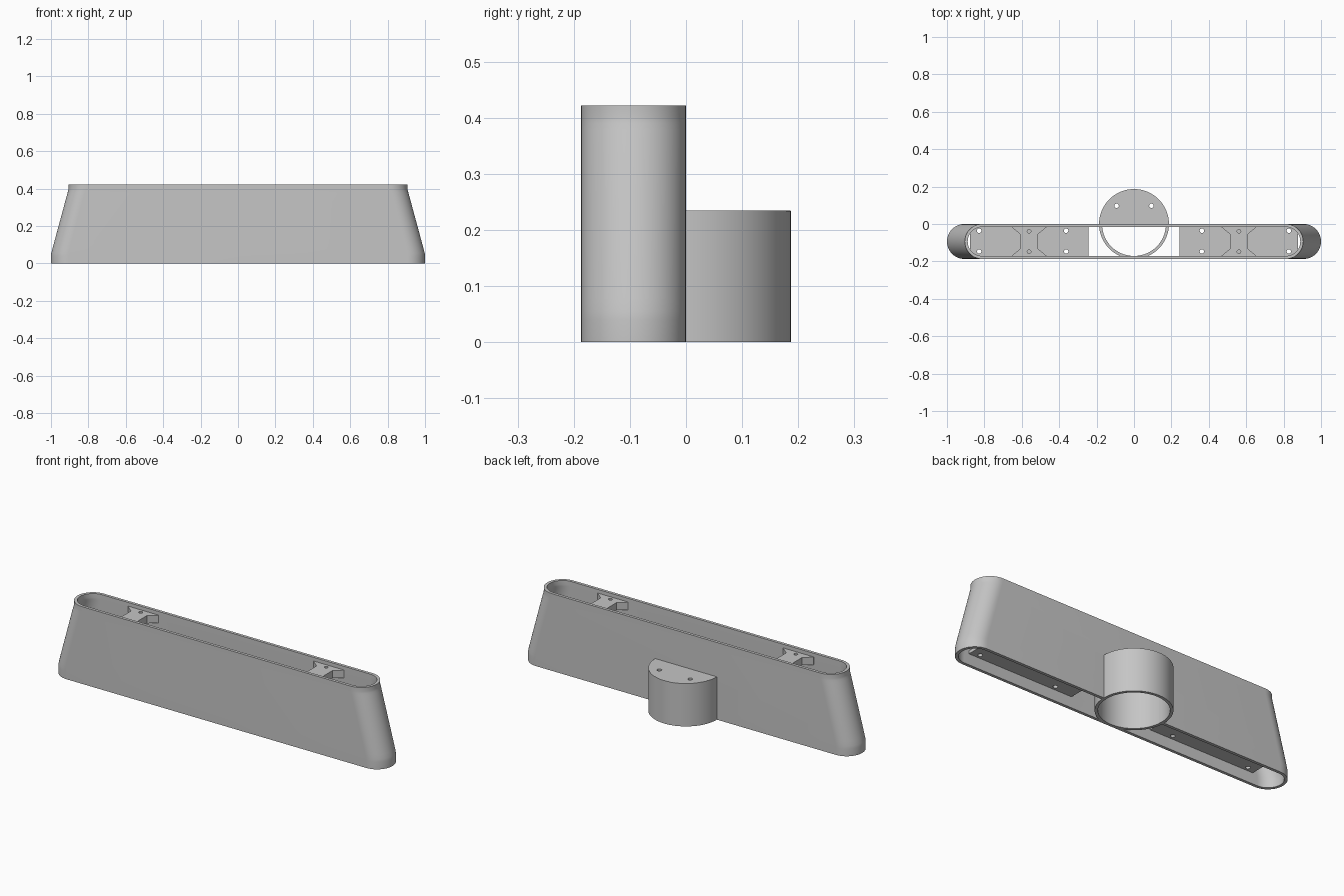
import bpy, bmesh, math

if "Cube" in bpy.data.objects:
    bpy.data.objects.remove(bpy.data.objects["Cube"])

W = 0.016          # wall thickness
R = 0.187          # collar radius, also the shell depth
YC = -R / 2        # shell centre line

grey = bpy.data.materials.new("grey")
grey.diffuse_color = (0.56, 0.56, 0.56, 1)
grey.use_nodes = True
grey.node_tree.nodes["Principled BSDF"].inputs["Base Color"].default_value = grey.diffuse_color


def finish(ob, angle=30):
    bpy.ops.object.select_all(action='DESELECT')
    ob.select_set(True)
    bpy.context.view_layer.objects.active = ob
    bpy.ops.object.shade_smooth_by_angle(angle=math.radians(angle))


def circle(x, y, r, n=16, a0=0.0, a1=2 * math.pi):
    full = abs(a1 - a0 - 2 * math.pi) < 1e-6
    m = n if full else n + 1
    return [(x + r * math.cos(a0 + (a1 - a0) * i / n),
             y + r * math.sin(a0 + (a1 - a0) * i / n)) for i in range(m)]


def prism(name, outlines, z0, z1):
    """Extrude a flat outline; further outlines become holes."""
    cu = bpy.data.curves.new(name, 'CURVE')
    cu.dimensions = '2D'
    cu.fill_mode = 'BOTH'
    cu.extrude = (z1 - z0) / 2
    for pts in outlines:
        sp = cu.splines.new('POLY')
        sp.points.add(len(pts) - 1)
        for p, (x, y) in zip(sp.points, pts):
            p.co = (x, y, 0, 1)
        sp.use_cyclic_u = True
    ob = bpy.data.objects.new(name, cu)
    ob.location.z = (z0 + z1) / 2
    bpy.context.collection.objects.link(ob)
    bpy.ops.object.select_all(action='DESELECT')
    ob.select_set(True)
    bpy.context.view_layer.objects.active = ob
    bpy.ops.object.convert(target='MESH')
    ob = bpy.context.view_layer.objects.active
    bm = bmesh.new()
    bm.from_mesh(ob.data)
    bmesh.ops.remove_doubles(bm, verts=bm.verts, dist=1e-5)
    bmesh.ops.recalc_face_normals(bm, faces=bm.faces)
    bm.to_mesh(ob.data)
    bm.free()
    ob.data.materials.clear()
    ob.data.materials.append(grey)
    finish(ob)
    return ob


def stadium(half, r, n=24):
    c = half - r
    return (circle(c, YC, r, n, -math.pi / 2, math.pi / 2)
            + circle(-c, YC, r, n, math.pi / 2, 3 * math.pi / 2))


# Hollow shell: rounded slot outline lofted up a tapering profile, then down inside
profile = [(1, 0), (1, .04), (.998, .055), (.992, .078), (.985, .105),
           (.911, .378), (.907, .39), (.905, .40), (.905, .422)]
loops = [(h, z, R / 2) for h, z in profile]
loops += [(h - W, z, R / 2 - W) for h, z in reversed(profile)]
bm = bmesh.new()
rings = [[bm.verts.new((x, y, z)) for x, y in stadium(h, r)] for h, z, r in loops]
for a, b in zip(rings, rings[1:] + rings[:1]):
    for i in range(len(a)):
        j = (i + 1) % len(a)
        bm.faces.new((a[i], a[j], b[j], b[i]))
bmesh.ops.recalc_face_normals(bm, faces=bm.faces)
me = bpy.data.meshes.new("shell")
bm.to_mesh(me)
bm.free()
me.materials.append(grey)
shell = bpy.data.objects.new("shell", me)
bpy.context.collection.objects.link(shell)

# Opening in the back wall where the collar passes through
cutter = prism("collar_cutter", [circle(0, 0, R - W - 0.001, 64)], -0.1, 0.217)
cutter.hide_render = True
mod = shell.modifiers.new("opening", 'BOOLEAN')
mod.operation = 'DIFFERENCE'
mod.solver = 'EXACT'
mod.object = cutter
bpy.context.view_layer.objects.active = shell
bpy.ops.object.modifier_apply(modifier=mod.name)
bpy.data.objects.remove(cutter)
finish(shell)

# Round collar, open below, with a half lid behind the shell
prism("collar", [circle(0, 0, R - 0.0003, 64), circle(0, 0, R - W, 64)], 0, 0.234)
prism("collar_lid", [circle(0, 0, R - 0.001, 32, 0, math.pi)]
      + [circle(s * 0.093, 0.097, 0.012) for s in (-1, 1)], 0.217, 0.2342)

# Floor plates and hourglass braces, one of each per side
y0, y1 = -R + W - 0.002, -W + 0.002
hole_rows = (-0.036, -0.147)
for s, side in ((-1, "left"), (1, "right")):
    plate = [(s * .243, y0), (s * .878, y0), (s * .878, y1), (s * .243, y1)]
    holes = [circle(s * x, y, 0.012) for x in (.363, .828) for y in hole_rows]
    prism(side + "_floor_plate", [plate] + holes, 0.06, 0.077)

    cx = s * 0.561
    half = [(.092, y0), (.092, y0 + .004), (.048, -.133),
            (.048, -.054), (.092, y1 - .004), (.092, y1)]
    brace = [(cx + x, y) for x, y in half] + [(cx - x, y) for x, y in reversed(half)]
    prism(side + "_brace", [brace] + [circle(cx, y, 0.010) for y in (-.039, -.148)],
          0.36, 0.402)
